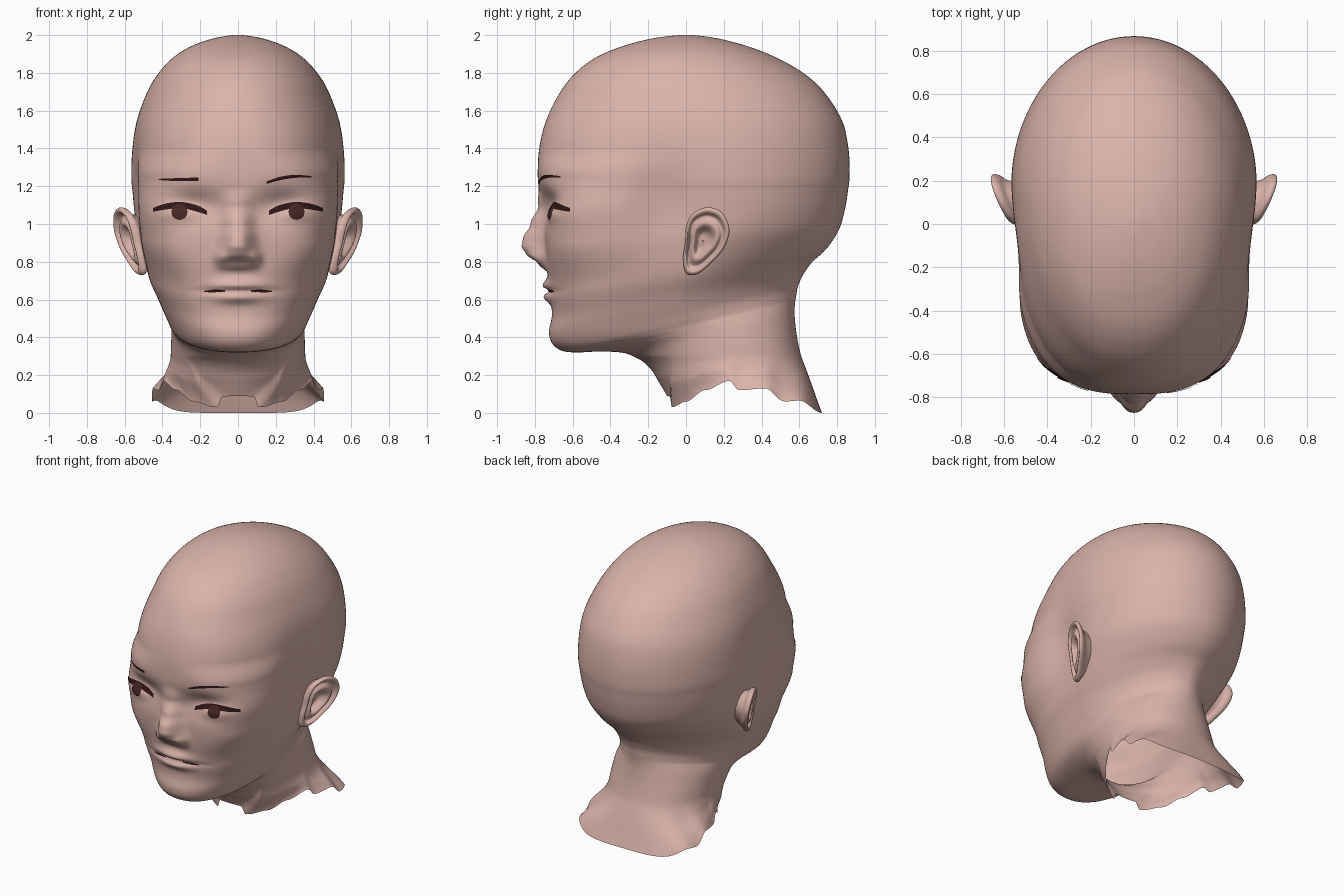
import bpy, bmesh, math
from mathutils import Vector
from mathutils.bvhtree import BVHTree

cube = bpy.data.objects.get("Cube")
if cube:
    bpy.data.objects.remove(cube, do_unlink=True)


def material(name, color):
    mat = bpy.data.materials.new(name)
    mat.use_nodes = True
    mat.diffuse_color = color
    mat.node_tree.nodes["Principled BSDF"].inputs["Base Color"].default_value = color
    return mat


skin = material("skin", (0.7, 0.45, 0.4, 1))
dark_hair = material("dark_hair", (0.03, 0.008, 0.009, 1))
iris_brown = material("iris_brown", (0.06, 0.02, 0.018, 1))


def gauss(value, center, spread):
    return math.exp(-((value - center) / spread) ** 2)


def ramp(value, keys):
    """Smooth interpolation through (position, result) keys."""
    if value <= keys[0][0]:
        return keys[0][1]
    for (a, ra), (b, rb) in zip(keys, keys[1:]):
        if value <= b:
            t = (value - a) / (b - a)
            return ra + (rb - ra) * t * t * (3 - 2 * t)
    return keys[-1][1]


def spline(keys, steps, closed=False):
    """Catmull-Rom curve through tuples of any length."""
    n = len(keys)
    pick = (lambda i: keys[i % n]) if closed else (lambda i: keys[min(max(i, 0), n - 1)])
    result = []
    for i in range(n if closed else n - 1):
        corners = [pick(i + k) for k in (-1, 0, 1, 2)]
        for s in range(steps):
            t = s / steps
            result.append(tuple(
                b + 0.5 * t * (c - a + t * (2 * a - 5 * b + 4 * c - d + t * (3 * (b - c) + d - a)))
                for a, b, c, d in zip(*corners)))
    if not closed:
        result.append(tuple(keys[-1]))
    return result


def make_object(name, verts, faces, mat, tidy=True):
    mesh = bpy.data.meshes.new(name)
    mesh.from_pydata(verts, [], faces)
    if tidy:
        bm = bmesh.new()
        bm.from_mesh(mesh)
        bmesh.ops.remove_doubles(bm, verts=bm.verts, dist=0.0005)
        bmesh.ops.recalc_face_normals(bm, faces=bm.faces)
        bm.to_mesh(mesh)
        bm.free()
    mesh.materials.append(mat)
    for poly in mesh.polygons:
        poly.use_smooth = True
    obj = bpy.data.objects.new(name, mesh)
    bpy.context.collection.objects.link(obj)
    return obj


def grid_faces(rows, cols, wrap):
    return [(r * cols + c, r * cols + (c + 1) % cols,
             (r + 1) * cols + (c + 1) % cols, (r + 1) * cols + c)
            for r in range(rows - 1) for c in range(cols if wrap else cols - 1)]


# Head and neck: tilted rings between a front line and a back line (y, z)
front_line = [(-.1, 0), (-.15, .12), (-.185, .2), (-.24, .27), (-.32, .315), (-.45, .325),
              (-.58, .32), (-.66, .33), (-.71, .37), (-.725, .43), (-.71, .52), (-.72, .64),
              (-.735, .76), (-.745, .9), (-.755, 1.03), (-.775, 1.15), (-.785, 1.25),
              (-.777, 1.4), (-.74, 1.55), (-.665, 1.7), (-.585, 1.8), (-.48, 1.88),
              (-.34, 1.94), (-.19, 1.98), (-.06, 1.998), (-.001, 2)]
back_line = [(.72, 0), (.66, .15), (.61, .3), (.585, .42), (.575, .52), (.576, .57),
             (.58, .6), (.585, .63), (.59, .66), (.6, .69), (.625, .74), (.67, .8),
             (.745, .87), (.81, .97), (.842, 1.08), (.858, 1.18), (.866, 1.26),
             (.86, 1.4), (.825, 1.55), (.73, 1.7), (.62, 1.8), (.48, 1.88),
             (.33, 1.94), (.18, 1.98), (.06, 1.998), (.001, 2)]
half_width = [.455, .385, .36, .355, .352, .352, .355, .365, .38, .4, .43, .475, .505,
              .535, .55, .56, .567, .56, .535, .48, .42, .345, .25, .14, .045, .001]
front_power = [(0, 1.8), (.3, 2), (.66, 2.2), (.8, 2.6), (.97, 3.6), (1.08, 3.8),
               (1.26, 2.9), (1.4, 2.4), (1.7, 2.1)]
back_power = [(0, 3), (.3, 2.2), (.7, 1.75), (1, 1.9), (1.3, 2)]
widest = [(0, .7), (.2, .55), (.6, .55), (.74, .5), (1.08, .59), (1.4, .57), (1.8, .52)]
# Torn lower edge of the neck, height by depth
neck_edge = [(-.1, .09), (-.085, .085), (-.075, .03), (0, .06), (.1, .12), (.23, .17),
             (.28, .12), (.42, .13), (.52, .06), (.6, .065), (.72, 0)]
nose_height = [(.74, 0), (.79, .045), (.84, .105), (.88, .127), (.92, .118), (1, .072),
               (1.1, .02), (1.2, 0)]


def face_relief(x, z):
    """Forward push of the face for nose, eyes and lips."""
    ax = abs(x)
    width = ramp(z, [(.8, .088), (1.1, .07)])
    push = ramp(z, nose_height) * math.exp(-(ax / width) ** 2.6)
    push += .035 * gauss(ax, .09, .035) * gauss(z, .82, .04)
    push -= .07 * gauss(ax, .25, .15) * gauss(z, 1.09, .085)
    push += .045 * gauss(ax, .29, .11) * gauss(z, 1.06, .05)
    push += .035 * gauss(x, 0, .13) * gauss(z, .675, .03)
    push += .037 * gauss(x, 0, .12) * gauss(z, .612, .03)
    push -= .022 * gauss(x, 0, .17) * gauss(z, .645, .012)
    return push


COLUMNS = 240
rings = spline([(*f, *b, w) for f, b, w in zip(front_line, back_line, half_width)], 9)
verts = []
for yf, zf, yb, zb, w in rings:
    yc = yf + ramp(zb, widest) * (yb - yf)
    for c in range(COLUMNS):
        u = 2 * math.pi * c / COLUMNS
        a = u - .6 * math.sin(u)          # denser columns on the face
        sx, cy = math.sin(a), math.cos(a)
        depth = yc - yf if cy > 0 else yb - yc
        p = ramp(zb, front_power if cy > 0 else back_power)
        r = (abs(sx / w) ** p + abs(cy / depth) ** p) ** (-1 / p)
        x, y = r * sx, yc - r * cy
        z = zf + (zb - zf) * (y - yf) / (yb - yf)
        if z < .3:
            z += ramp(y, neck_edge) * (1 - max(z, 0) / .3)
        x *= 1 - .08 * gauss(y, -.12, .18) * gauss(z, 1.1, .27)
        if cy > 0 and z > .5 and y < -.3:
            y -= face_relief(x, z)
        verts.append((x, y, z))
head = make_object("head", verts, grid_faces(len(rings), COLUMNS, True), skin)

# Ears: rounded dish with a rim, closed behind towards the skull
outline = spline([(0, .98), (.03, 1.05), (.11, 1.088), (.19, 1.06), (.23, .97), (.2, .87),
                  (.13, .79), (.06, .735), (0, .74), (-.015, .82), (-.005, .9)], 6, True)
# (scale of the outline, sideways offset)
ear_profile = spline([(.02, -.035), (.25, -.035), (.45, .005), (.58, .008), (.74, -.012),
                      (.86, .012), (.95, .012), (1, -.005), (.95, -.025), (.8, -.05),
                      (.7, -.14)], 4)


def make_ear(name, side):
    points = []
    for scale, offset in ear_profile:
        for oy, oz in outline:
            y, z = .09 + (oy - .09) * scale, .91 + (oz - .91) * scale
            x = .555 + .42 * (y - .02) + .2 * (z - .95) + offset
            points.append((side * x, y, z))
    return make_object(name, points, grid_faces(len(ear_profile), len(outline), True), skin)


make_ear("left_ear", 1)
make_ear("right_ear", -1)

# Painted details: thin plates laid on the face
tree = BVHTree.FromPolygons([v.co for v in head.data.vertices],
                            [tuple(p.vertices) for p in head.data.polygons])


def on_face(x, z):
    hit = tree.ray_cast(Vector((x, -2, z)), Vector((0, 1, 0)))[0]
    return (x, (hit.y if hit else -.6) - .006, z)


def make_ribbon(name, path, mat, side=1):
    """Path points are (x, z, half height)."""
    points = sorted((side * x, z, h) for x, z, h in path)
    cross = (-1, -.5, 0, .5, 1)
    fine = spline(points, 8)
    verts = [on_face(x, z + k * h) for k in cross for x, z, h in fine]
    make_object(name, verts, grid_faces(len(cross), len(fine), False), mat, tidy=False)


make_ribbon("left_eyebrow", [(.15, 1.218, .006), (.22, 1.24, .009), (.3, 1.252, .008),
                             (.39, 1.25, .004)], dark_hair)
make_ribbon("right_eyebrow", [(-.42, 1.236, .003), (-.32, 1.235, .008),
                              (-.21, 1.237, .009)], dark_hair)
for label, side in (("left", 1), ("right", -1)):
    make_ribbon(label + "_eyelashes", [(.165, 1.06, .012), (.22, 1.083, .017), (.3, 1.1, .016),
                                       (.38, 1.093, .016), (.45, 1.075, .01)], dark_hair, side)
    make_ribbon(label + "_iris", [(.31 + .042 * math.cos(t), 1.065, .003 + .04 * math.sin(t))
                                  for t in (0, .5, 1, 1.57, 2.14, 2.64, math.pi)],
                iris_brown, side)
    make_ribbon(label + "_mouth_line", [(.07, .647, .004), (.13, .645, .007),
                                        (.18, .643, .003)], dark_hair, side)
